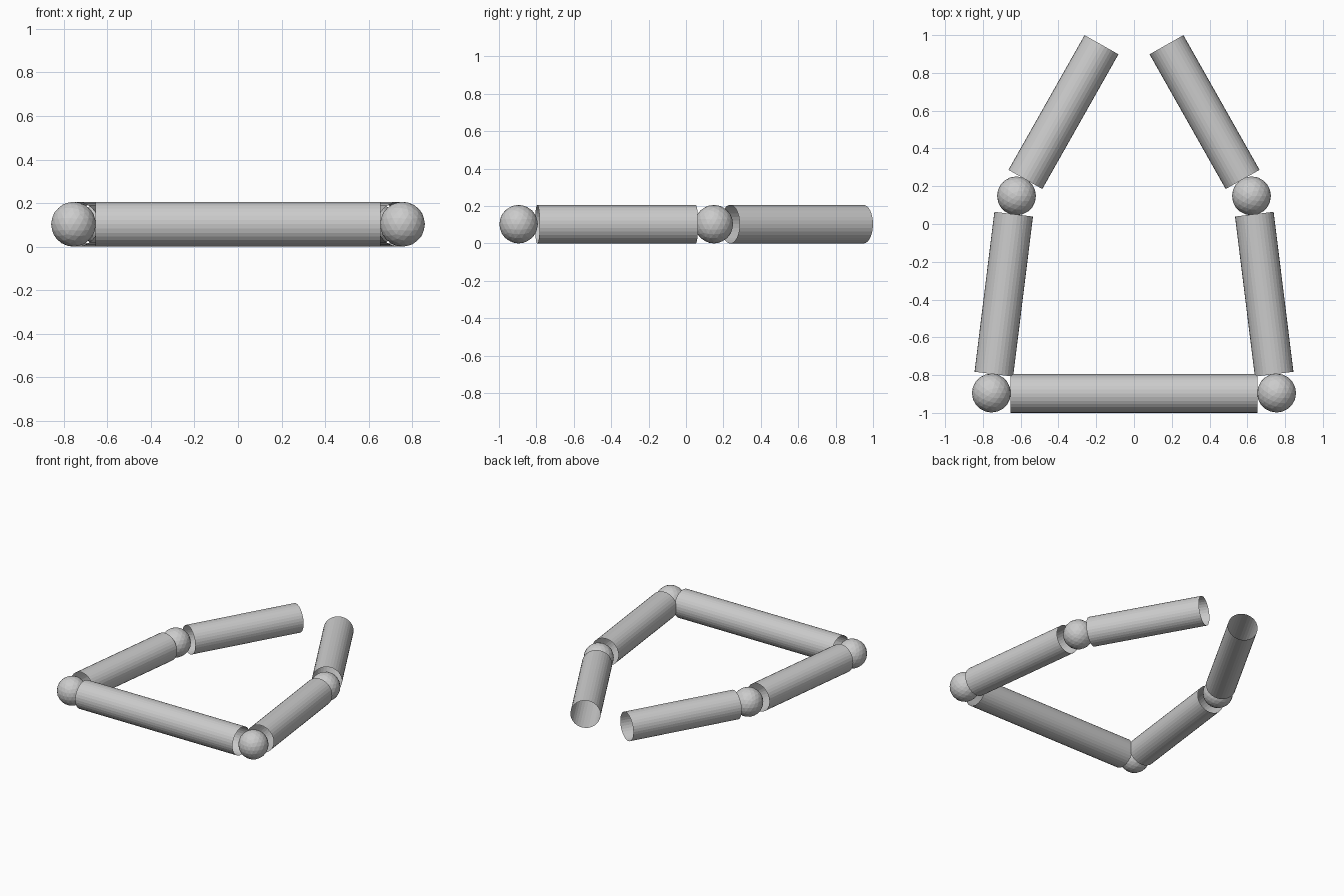
import bpy
from mathutils import Vector

if "Cube" in bpy.data.objects:
    bpy.data.objects.remove(bpy.data.objects["Cube"])

R = 0.103  # shared radius of tubes and joints


def tube(name, a, b):
    """Open-ended tube between two points on the plan."""
    a, b = Vector((*a, R)), Vector((*b, R))
    d = b - a
    bpy.ops.mesh.primitive_cylinder_add(vertices=32, radius=R, depth=d.length,
                                        end_fill_type='NOTHING', location=(a + b) / 2)
    ob = bpy.context.object
    ob.rotation_mode = 'QUATERNION'
    ob.rotation_quaternion = d.to_track_quat('Z', 'Y')
    ob.name = name


def joint(name, x, y):
    """Faceted ball joint."""
    bpy.ops.mesh.primitive_ico_sphere_add(subdivisions=3, radius=R, location=(x, y, R))
    bpy.context.object.name = name


# Straight bar across the front
tube("front_tube", (-0.655, -0.897), (0.655, -0.897))

# Mirrored arms: corner ball, side tube, elbow ball, end tube
for side, s in (("left", -1), ("right", 1)):
    joint(f"{side}_corner_joint", s * 0.755, -0.895)
    tube(f"{side}_side_tube", (s * 0.742, -0.795), (s * 0.637, 0.052))
    joint(f"{side}_elbow_joint", s * 0.622, 0.149)
    tube(f"{side}_end_tube", (s * 0.575, 0.236), (s * 0.172, 0.949))
